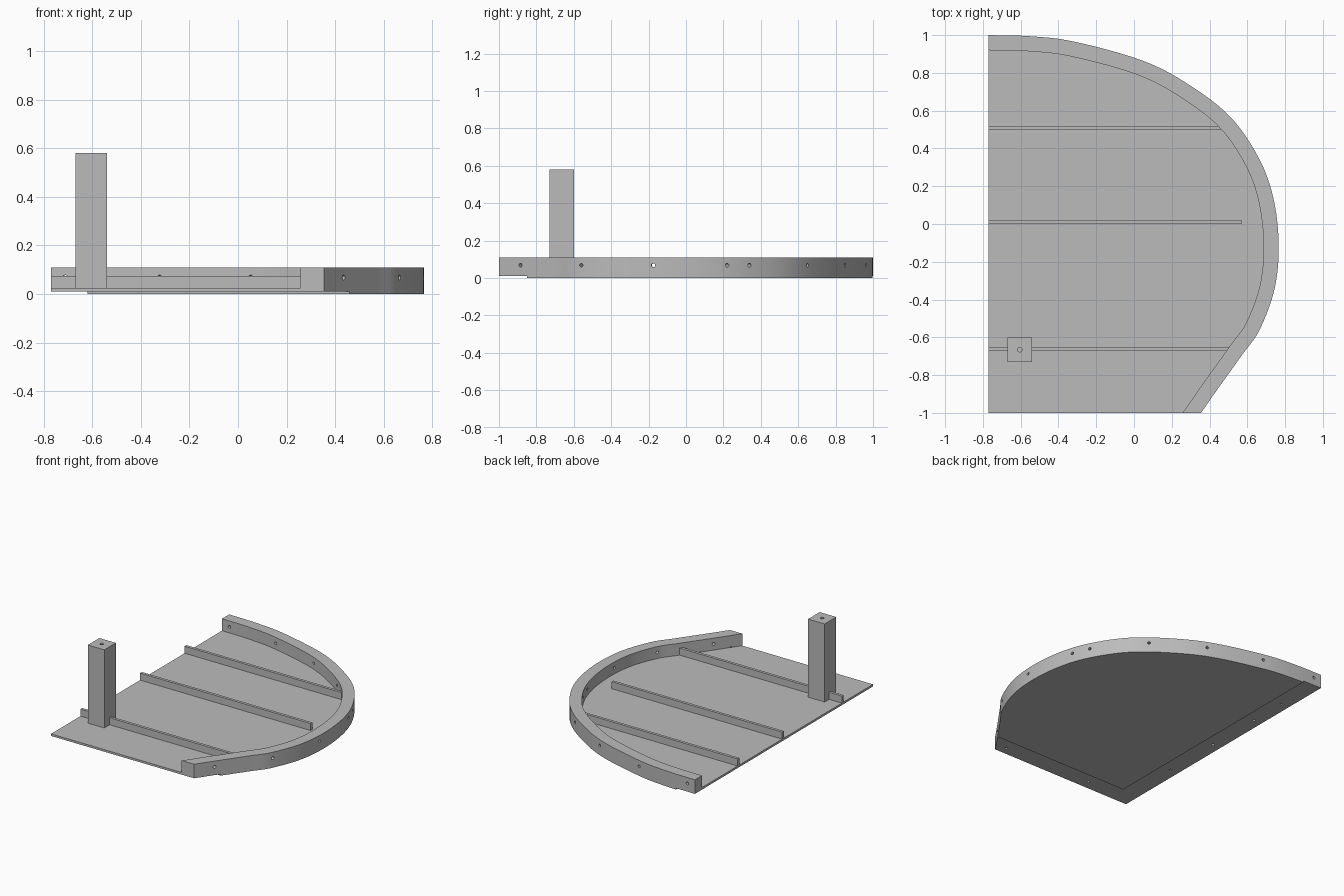
import bpy, bmesh, math
from mathutils import Vector

if "Cube" in bpy.data.objects:
    bpy.data.objects.remove(bpy.data.objects["Cube"])

grey = bpy.data.materials.new("plain grey")
grey.diffuse_color = (0.5, 0.5, 0.5, 1)
grey.use_nodes = True
grey.node_tree.nodes["Principled BSDF"].inputs["Base Color"].default_value = grey.diffuse_color


def finish(bm, name):
    bmesh.ops.recalc_face_normals(bm, faces=bm.faces)
    me = bpy.data.meshes.new(name)
    bm.to_mesh(me)
    bm.free()
    me.materials.append(grey)
    ob = bpy.data.objects.new(name, me)
    bpy.context.collection.objects.link(ob)
    return ob


def slab(points, z0, z1):
    """Extruded outline as a bmesh."""
    bm = bmesh.new()
    face = bm.faces.new([bm.verts.new((p[0], p[1], z0)) for p in points])
    geo = bmesh.ops.extrude_face_region(bm, geom=[face])["geom"]
    bmesh.ops.translate(bm, vec=(0, 0, z1 - z0),
                        verts=[g for g in geo if isinstance(g, bmesh.types.BMVert)])
    return bm


def box(name, x0, x1, y0, y1, z0, z1):
    return finish(slab([(x0, y0), (x1, y0), (x1, y1), (x0, y1)], z0, z1), name)


def drill(target, holes, radius):
    """Cut round holes given as (centre, direction, length)."""
    bm = bmesh.new()
    for centre, direction, length in holes:
        m = Vector(direction).to_track_quat('Z', 'Y').to_matrix().to_4x4()
        m.translation = centre
        bmesh.ops.create_cone(bm, cap_ends=True, segments=16, radius1=radius,
                              radius2=radius, depth=length, matrix=m)
    cutter = finish(bm, target.name + "_hole_cutter")
    cutter.hide_render = True
    cutter.hide_viewport = True
    mod = target.modifiers.new("holes", 'BOOLEAN')
    mod.operation = 'DIFFERENCE'
    mod.solver = 'EXACT'
    mod.object = cutter


# Outer outline of the curved rim, smoothed through a few points
key = [Vector(p) for p in [
    (-0.77, 1.0), (-0.55, 0.994), (-0.315, 0.965), (0.045, 0.865), (0.29, 0.738),
    (0.507, 0.57), (0.655, 0.36), (0.735, 0.15), (0.766, -0.1), (0.745, -0.34),
    (0.665, -0.56), (0.573, -0.692), (0.435, -0.885), (0.355, -1.0)]]
ext = [key[0] * 2 - key[1]] + key + [key[-1] * 2 - key[-2]]
outer = []
for a, b, c, d in zip(ext, ext[1:], ext[2:], ext[3:]):
    for i in range(8):
        t = i / 8
        outer.append(0.5 * (2 * b + (c - a) * t + (2 * a - 5 * b + 4 * c - d) * t * t
                            + (3 * b - a - 3 * c + d) * t ** 3))
outer.append(key[-1])


def normal(i):
    d = outer[min(i + 1, len(outer) - 1)] - outer[max(i - 1, 0)]
    return Vector((-d.y, d.x)).normalized()


inner = [p - 0.08 * normal(i) for i, p in enumerate(outer)]
inner[0] = Vector((-0.77, 0.92))
inner[-1] = Vector((0.257, -1.0))

# Curved rim
rim = finish(slab(outer + inner[::-1], 0.01, 0.11), "curved_rim")
holes = [((0.31, -0.94, 0.01), (0, 0, 1), 0.04)]
for y in (0.998, 0.963, 0.85, 0.65, 0.34, 0.22, -0.175, -0.56, -0.885):
    i = min(range(len(outer) - 1), key=lambda k: abs(outer[k].y - y))
    a, b = outer[i], outer[i + 1] if outer[i].y > y else outer[max(i - 1, 0)]
    t = (y - a.y) / (b.y - a.y) if abs(b.y - a.y) > 1e-6 else 0
    p = a.lerp(b, max(0, min(1, t)))
    if y > 0.99:
        p.x = -0.71
    n = normal(i)
    c = p - 0.04 * n
    holes.append(((c.x, c.y, 0.068), (n.x, n.y, 0), 0.16))
drill(rim, holes, 0.01)

# Floor board inside the rim, with screw holes underneath
floor = finish(slab(inner + [Vector((-0.77, -1.0))], 0.01, 0.025), "floor_board")
drill(floor, [((x, y, 0.01), (0, 0, 1), 0.022) for x, y in
              [(-0.39, -0.935), (-0.705, -0.465), (-0.705, -0.03),
               (-0.705, 0.39), (-0.705, 0.67)]], 0.01)

# Thin under panel, set back from the two straight edges
bm = slab(outer + [Vector((-0.77, -1.0))], 0.0, 0.01)
for co, no in (((-0.62, 0, 0), (-1, 0, 0)), ((0, -0.85, 0), (0, -1, 0))):
    cut = bmesh.ops.bisect_plane(bm, geom=bm.verts[:] + bm.edges[:] + bm.faces[:],
                                 plane_co=co, plane_no=no, clear_outer=True)
    edges = [e for e in cut["geom_cut"] if isinstance(e, bmesh.types.BMEdge)]
    bmesh.ops.holes_fill(bm, edges=edges, sides=0)
panel = finish(bm, "under_panel")

# Ribs across the floor
for name, y, x1 in (("back_rib", 0.51, 0.475), ("middle_rib", 0.01, 0.57),
                    ("front_rib", -0.66, 0.515)):
    box(name, -0.77, x1, y - 0.01, y + 0.01, 0.025, 0.075)

# Square post with a bolt hole in its top
post = box("square_post", -0.67, -0.54, -0.73, -0.60, 0.025, 0.58)
drill(post, [((-0.605, -0.665, 0.58), (0, 0, 1), 0.2)], 0.012)

# Smooth the curved walls, keep edges sharp
for ob in (rim, floor, panel):
    bpy.ops.object.select_all(action='DESELECT')
    ob.select_set(True)
    bpy.context.view_layer.objects.active = ob
    bpy.ops.object.shade_smooth_by_angle(angle=math.radians(30))
